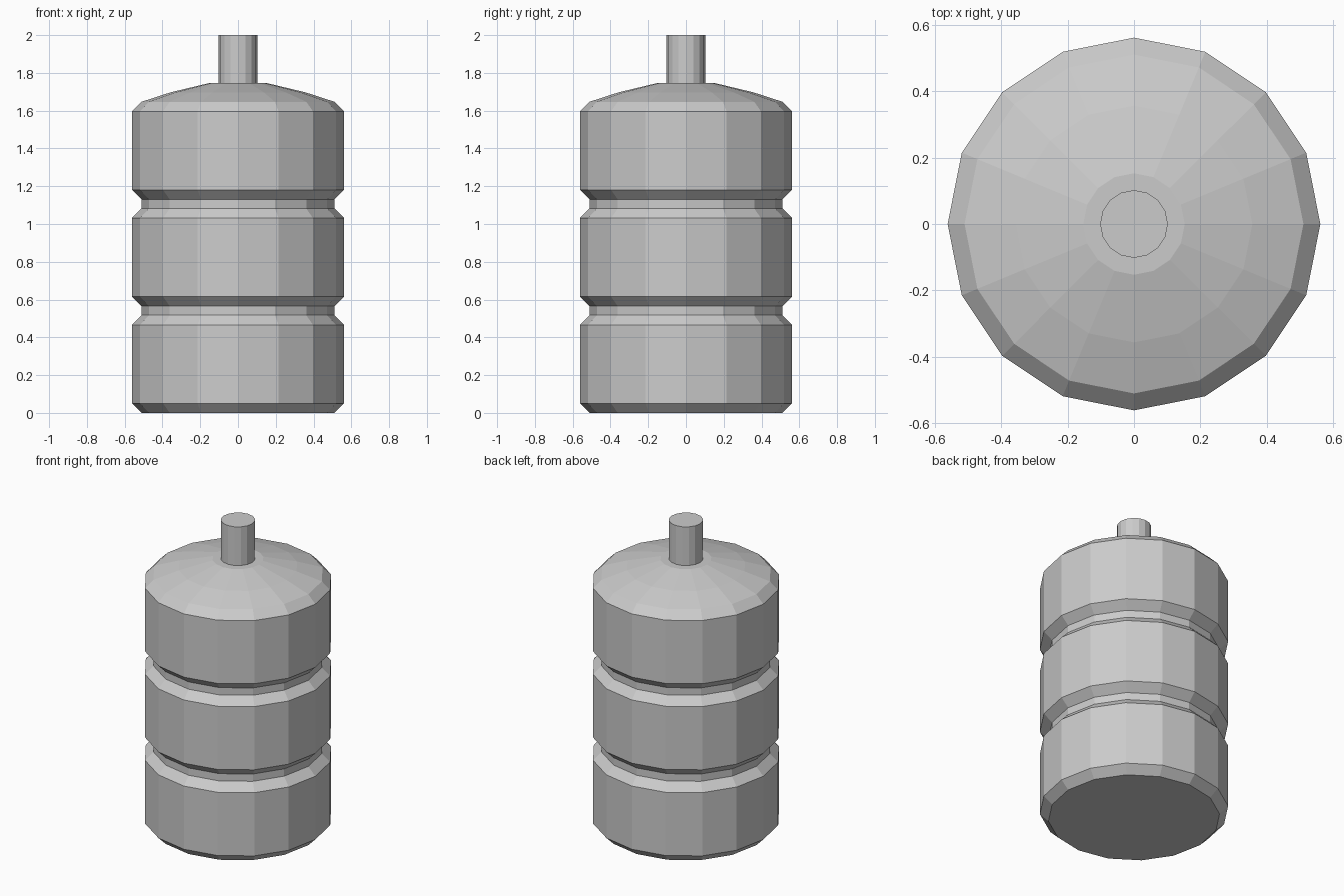
import bpy, bmesh, math

if "Cube" in bpy.data.objects:
    bpy.data.objects.remove(bpy.data.objects["Cube"])

SIDES = 16

grey = bpy.data.materials.new("plain grey")
grey.diffuse_color = (0.6, 0.6, 0.6, 1)
grey.use_nodes = True
grey.node_tree.nodes["Principled BSDF"].inputs["Base Color"].default_value = grey.diffuse_color


def lathe(name, profile):
    """Closed flat-faced solid of revolution from (radius, height) points."""
    bm = bmesh.new()
    rings = [[bm.verts.new((r * math.cos(i * math.tau / SIDES),
                            r * math.sin(i * math.tau / SIDES), z))
              for i in range(SIDES)] for r, z in profile]
    for low, high in zip(rings, rings[1:]):
        for i in range(SIDES):
            j = (i + 1) % SIDES
            bm.faces.new((low[i], low[j], high[j], high[i]))
    bm.faces.new(rings[0][::-1])
    bm.faces.new(rings[-1])
    mesh = bpy.data.meshes.new(name)
    bm.to_mesh(mesh)
    bm.free()
    mesh.materials.append(grey)
    obj = bpy.data.objects.new(name, mesh)
    bpy.context.collection.objects.link(obj)
    return obj


# Body: three chamfered bands separated by two grooves, then the shoulder and neck
R_OUT, R_IN, CHAMFER, PITCH = 0.562, 0.511, 0.051, 0.565
profile = []
for k in range(3):
    z = k * PITCH
    profile += [(R_IN, z), (R_OUT, z + CHAMFER),
                (R_OUT, z + 0.466), (R_IN, z + 0.466 + CHAMFER)]
profile += [(0.357, 1.697), (0.153, 1.746), (0.102, 1.746), (0.102, 2.0)]
lathe("bottle", profile)
